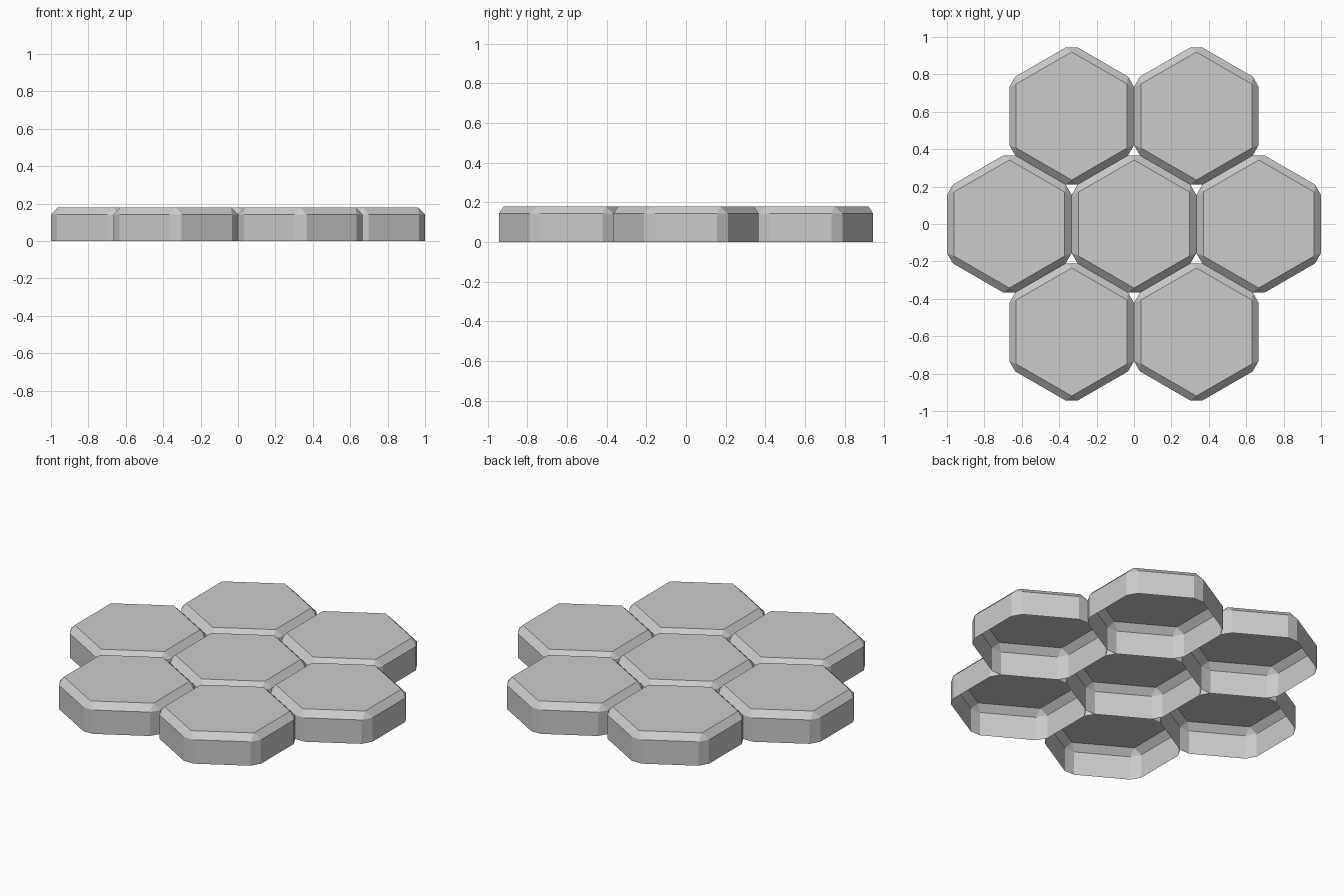
import bpy
import bmesh
from math import sin, cos, pi, sqrt
from mathutils import Vector

if "Cube" in bpy.data.objects:
    bpy.data.objects.remove(bpy.data.objects["Cube"], do_unlink=True)

APOTHEM = 1 / 3
RADIUS = APOTHEM * 2 / sqrt(3)
HEIGHT = 0.18
BEVEL = 0.037

grey = bpy.data.materials.new("stone_grey")
grey.use_nodes = True
colour = (0.6, 0.6, 0.6, 1)
grey.diffuse_color = colour
grey.node_tree.nodes["Principled BSDF"].inputs["Base Color"].default_value = colour


def tile_mesh():
    """Hexagonal cap, open underneath, with bevelled rim and corners."""
    bm = bmesh.new()
    ring = [Vector((RADIUS * sin(i * pi / 3), RADIUS * cos(i * pi / 3), 0))
            for i in range(6)]
    base = [bm.verts.new(p) for p in ring]
    top = [bm.verts.new(p + Vector((0, 0, HEIGHT))) for p in ring]
    bm.faces.new(top)
    for i in range(6):
        j = (i + 1) % 6
        bm.faces.new((base[i], base[j], top[j], top[i]))
    bmesh.ops.recalc_face_normals(bm, faces=bm.faces)
    if max(bm.faces, key=lambda f: f.calc_center_median().z).normal.z < 0:
        bmesh.ops.reverse_faces(bm, faces=bm.faces)
    inner_edges = [e for e in bm.edges if not e.is_boundary]
    bmesh.ops.bevel(bm, geom=inner_edges, offset=BEVEL, offset_type='OFFSET',
                    segments=1, profile=0.5, affect='EDGES')
    mesh = bpy.data.meshes.new("hex_tile")
    bm.to_mesh(mesh)
    bm.free()
    mesh.materials.append(grey)
    return mesh


# One centre tile ringed by six neighbours
mesh = tile_mesh()
centres = [("centre_tile", 0, 0)]
for i in range(6):
    a = i * pi / 3
    centres.append((f"ring_tile_{i + 1}", 2 * APOTHEM * cos(a), 2 * APOTHEM * sin(a)))
for name, x, y in centres:
    tile = bpy.data.objects.new(name, mesh)
    tile.location = (x, y, 0)
    bpy.context.collection.objects.link(tile)
